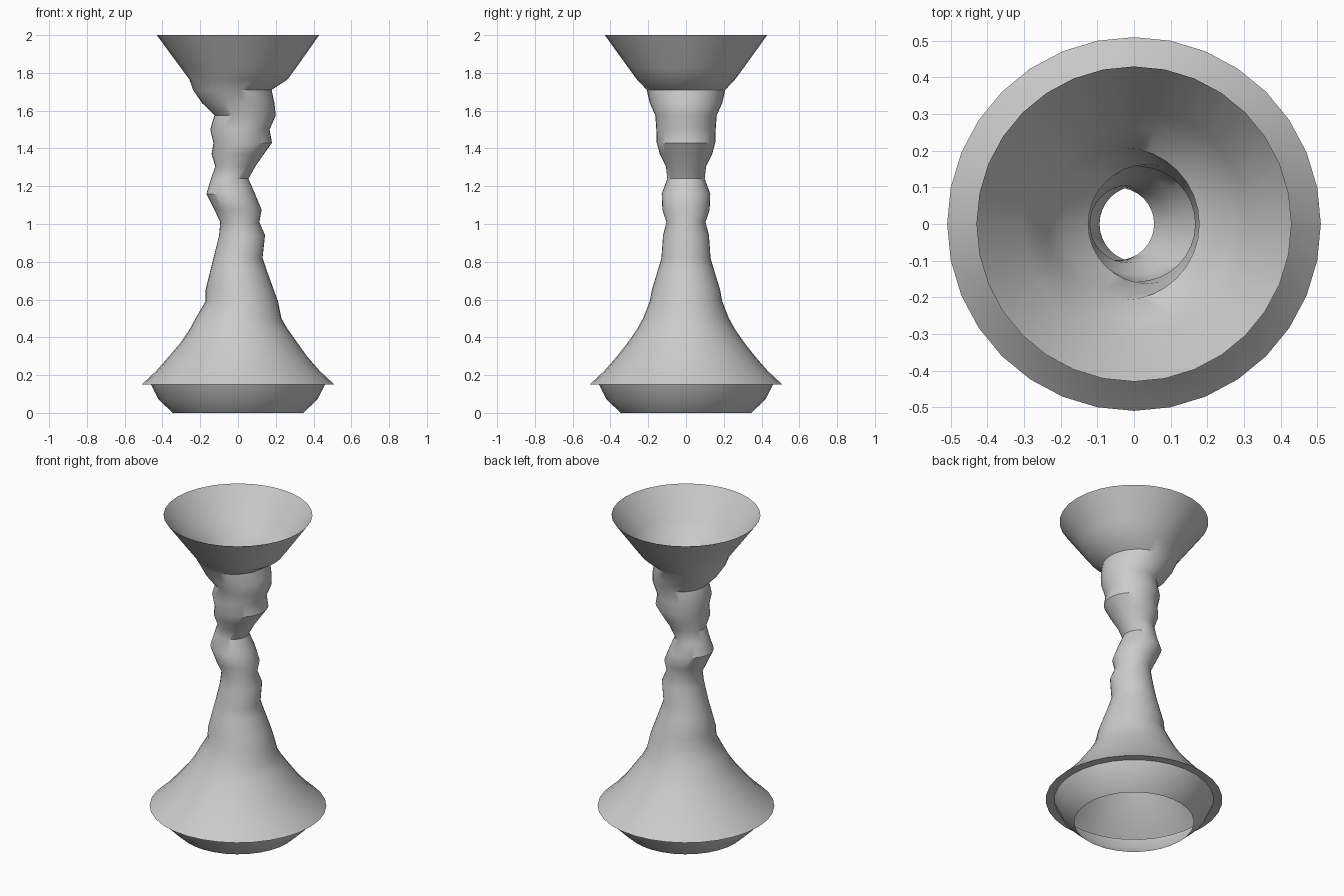
import bpy, bmesh, math

SIDES = 32

# Rings from bottom to top: height, left edge x, right edge x
rings = [
    (0.00, -0.345, 0.345), (0.07, -0.42, 0.42), (0.15, -0.46, 0.46),   # foot
    (0.15, -0.51, 0.51),                                               # flat lip
    (0.22, -0.435, 0.435), (0.30, -0.365, 0.365), (0.37, -0.305, 0.315),
    (0.44, -0.257, 0.265), (0.50, -0.225, 0.23), (0.59, -0.172, 0.212),
    (0.65, -0.172, 0.19), (0.76, -0.145, 0.15), (0.82, -0.13, 0.13),
    (0.94, -0.10, 0.143), (1.01, -0.094, 0.113),                       # twisted stem
    (1.075, -0.125, 0.125), (1.16, -0.167, 0.09), (1.24, -0.143, 0.055),
    (1.305, -0.12, 0.092), (1.37, -0.14, 0.137), (1.43, -0.13, 0.18),
    (1.50, -0.147, 0.167), (1.575, -0.125, 0.20), (1.64, -0.19, 0.193),
    (1.71, -0.238, 0.178),
    (1.765, -0.257, 0.262), (1.83, -0.305, 0.31), (2.00, -0.43, 0.43), # flared cup
]

# Loft circular sections into one open shell
bm = bmesh.new()
loops = []
for z, left, right in rings:
    cx, r = (left + right) / 2, (right - left) / 2
    loops.append([bm.verts.new((cx + r * math.cos(2 * math.pi * i / SIDES),
                                r * math.sin(2 * math.pi * i / SIDES), z))
                  for i in range(SIDES)])
for low, high in zip(loops, loops[1:]):
    for i in range(SIDES):
        j = (i + 1) % SIDES
        bm.faces.new((low[i], low[j], high[j], high[i]))

mesh = bpy.data.meshes.new("hollow_stand")
bm.to_mesh(mesh)
bm.free()
stand = bpy.data.objects.new("hollow_stand", mesh)
bpy.context.collection.objects.link(stand)
bpy.context.view_layer.objects.active = stand
stand.select_set(True)
bpy.ops.object.shade_smooth_by_angle(angle=math.radians(35))
